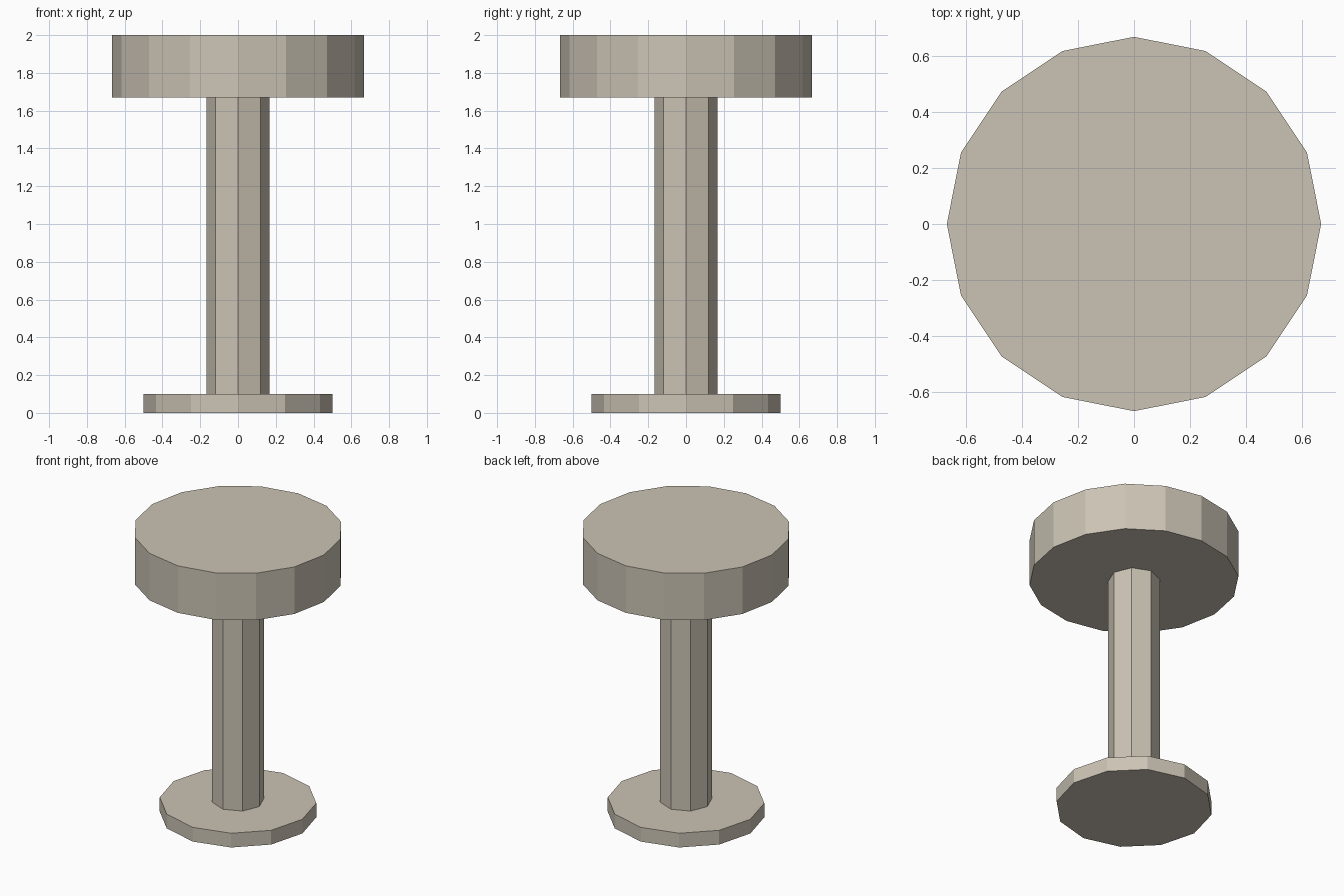
import bpy

cube = bpy.data.objects.get("Cube")
if cube:
    bpy.data.objects.remove(cube, do_unlink=True)

# One warm grey-beige for the whole stool
COLOUR = (0.60, 0.55, 0.46, 1.0)
beige = bpy.data.materials.new("warm_beige")
beige.use_nodes = True
beige.diffuse_color = COLOUR
beige.node_tree.nodes["Principled BSDF"].inputs["Base Color"].default_value = COLOUR


def add_disc(name, sides, radius, bottom, top):
    """Flat-shaded prism standing between two heights."""
    bpy.ops.mesh.primitive_cylinder_add(
        vertices=sides, radius=radius, depth=top - bottom,
        location=(0, 0, (bottom + top) / 2))
    part = bpy.context.object
    part.name = part.data.name = name
    part.data.materials.append(beige)


# Round foot, octagonal post and thick seat
add_disc("base", 12, 0.5, 0.0, 0.1)
add_disc("post", 8, 0.167, 0.1, 1.67)
add_disc("seat", 16, 0.667, 1.67, 2.0)
